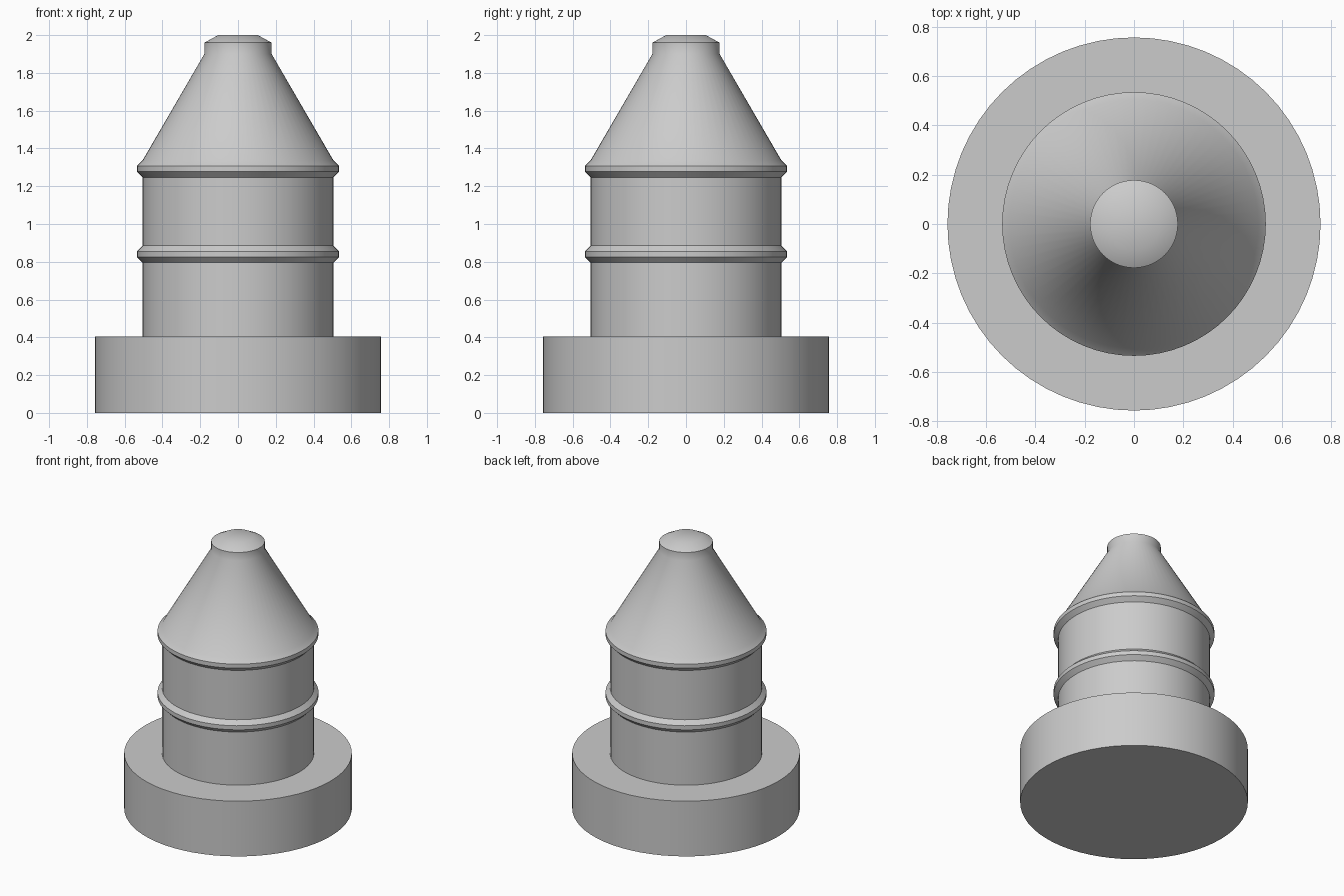
import bpy, bmesh, math

if "Cube" in bpy.data.objects:
    bpy.data.objects.remove(bpy.data.objects["Cube"], do_unlink=True)

SEGMENTS = 64

grey = bpy.data.materials.new("plain_grey")
grey.use_nodes = True
colour = (0.6, 0.6, 0.6, 1)
grey.diffuse_color = colour
next(n for n in grey.node_tree.nodes if n.type == 'BSDF_PRINCIPLED').inputs["Base Color"].default_value = colour


def turned(name, profile):
    """Solid of revolution from (radius, height) pairs, bottom to top."""
    bm = bmesh.new()
    rings = []
    for r, z in profile:
        rings.append([bm.verts.new((r * math.cos(a), r * math.sin(a), z))
                      for a in (math.tau * i / SEGMENTS for i in range(SEGMENTS))])
    for low, high in zip(rings, rings[1:]):
        for i in range(SEGMENTS):
            j = (i + 1) % SEGMENTS
            bm.faces.new((low[i], low[j], high[j], high[i]))
    bm.faces.new(rings[0][::-1])
    bm.faces.new(rings[-1])
    mesh = bpy.data.meshes.new(name)
    bm.to_mesh(mesh)
    bm.free()
    mesh.materials.append(grey)
    obj = bpy.data.objects.new(name, mesh)
    bpy.context.collection.objects.link(obj)
    bpy.ops.object.select_all(action='DESELECT')
    obj.select_set(True)
    bpy.context.view_layer.objects.active = obj
    bpy.ops.object.shade_smooth_by_angle(angle=math.radians(32))
    return obj


def rim(z):
    """Chamfered raised band around the body."""
    return [(0.505, z), (0.535, z + 0.03), (0.535, z + 0.06), (0.505, z + 0.09)]


# Wide base disc
turned("base", [(0.757, 0), (0.757, 0.405)])

# Body with two raised bands, tapering to a chamfered tip; foot sunk in the base
turned("body", [(0.505, 0.38)] + rim(0.795) + rim(1.247)
       + [(0.178, 1.9), (0.178, 1.96), (0.105, 2.0)])
